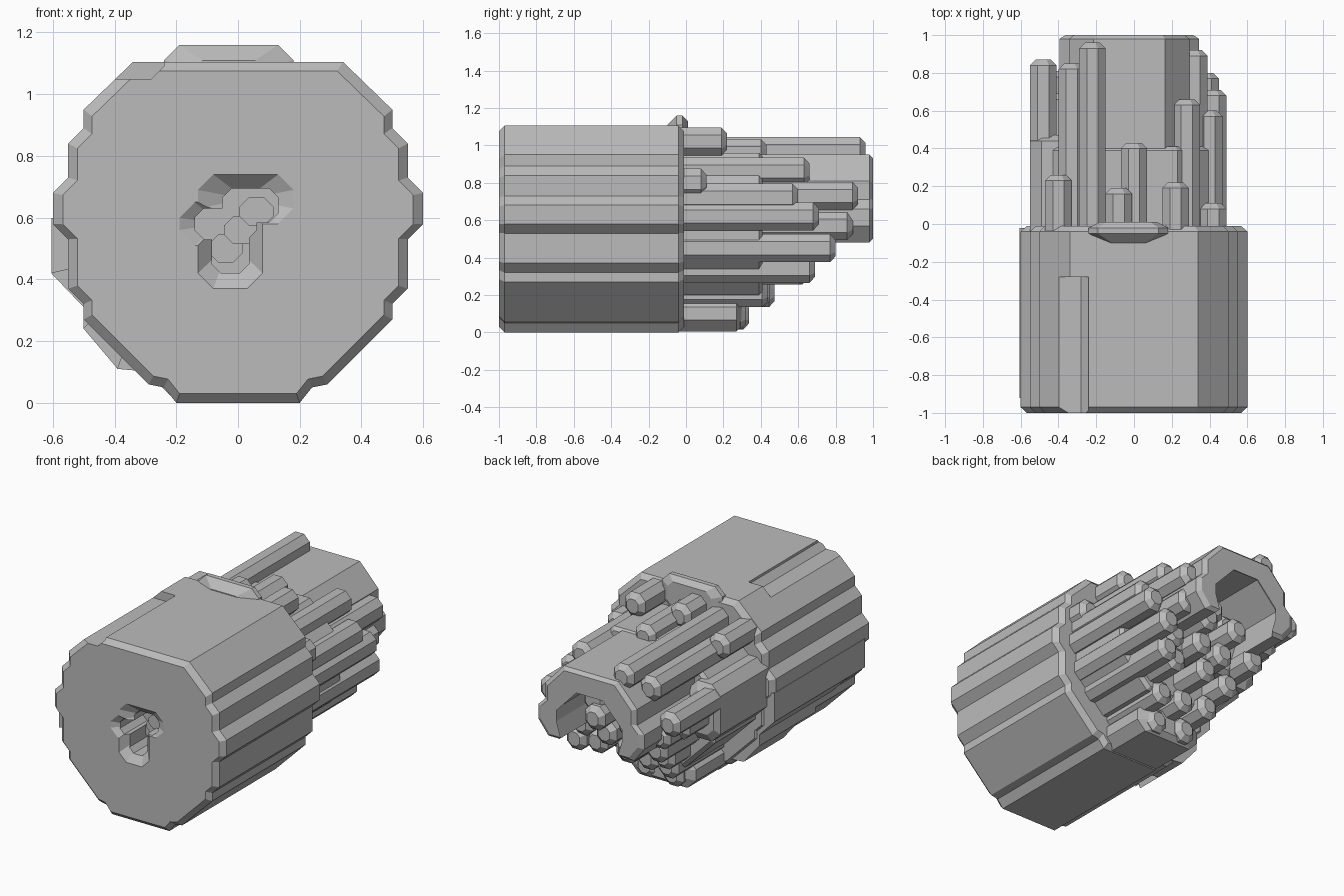
import bpy
import bmesh
import random

random.seed(4)
cube = bpy.data.objects.get("Cube")
if cube:
    bpy.data.objects.remove(cube, do_unlink=True)

grey = bpy.data.materials.new("plain grey")
grey.use_nodes = True
colour = (0.5, 0.5, 0.5, 1)
grey.diffuse_color = colour
grey.node_tree.nodes["Principled BSDF"].inputs["Base Color"].default_value = colour


def mirrored(half, centre=0):
    """Complete a right-hand outline with its mirror image on the left."""
    return [(centre + x, z) for x, z in half] + [(centre - x, z) for x, z in reversed(half)]


def octagon(x, z, width, height, corner):
    """Rectangle outline centred on (x, z) with its corners cut off."""
    w, h = width / 2, height / 2
    half = [(w - corner, z - h), (w, z + corner - h), (w, z + h - corner), (w - corner, z + h)]
    return mirrored(half, x)


def prism(name, outline, start, end, front=0.0, back=0.0):
    """Extrude an outline along y, in hundredths, with optional chamfered ends."""
    xs, zs = zip(*outline)
    cx, cz = (min(xs) + max(xs)) / 2, (min(zs) + max(zs)) / 2
    radius = min(max(xs) - min(xs), max(zs) - min(zs)) / 2
    sections = [(start + front, 0), (end - back, 0)]
    if front:
        sections.insert(0, (start, front))
    if back:
        sections.append((end, back))
    bm = bmesh.new()
    rings = []
    for y, inset in sections:
        s = 1 - inset / radius
        rings.append([bm.verts.new((cx + (x - cx) * s, y, cz + (z - cz) * s))
                      for x, z in outline])
    for a, b in zip(rings, rings[1:]):
        for i in range(len(outline)):
            bm.faces.new((a[i - 1], a[i], b[i], b[i - 1]))
    bm.faces.new(rings[0])
    bm.faces.new(rings[-1])
    bmesh.ops.scale(bm, vec=(0.01, 0.01, 0.01), verts=bm.verts)
    bmesh.ops.recalc_face_normals(bm, faces=bm.faces)
    mesh = bpy.data.meshes.new(name)
    bm.to_mesh(mesh)
    bm.free()
    mesh.materials.append(grey)
    obj = bpy.data.objects.new(name, mesh)
    bpy.context.collection.objects.link(obj)
    return obj


def cut(target, cutter):
    """Subtract the cutter from the target, then discard the cutter."""
    modifier = target.modifiers.new("cut", "BOOLEAN")
    modifier.operation = "DIFFERENCE"
    modifier.solver = "EXACT"
    modifier.object = cutter
    bpy.context.view_layer.objects.active = target
    bpy.ops.object.modifier_apply(modifier=modifier.name)
    bpy.data.objects.remove(cutter, do_unlink=True)


def bristle(name, x, z, end, width=14, height=15):
    """Eight-sided rod with a blunt chamfered tip."""
    prism(name, octagon(x, z, width, height, 4), -5, end, back=3)


# Ribbed barrel
barrel_half = [(20, 0), (24, 5), (29, 6), (50, 27), (50, 32), (55, 37), (55, 53), (60, 58),
               (60, 68), (55, 73), (55, 84), (50, 89), (50, 95), (34, 110.5)]
barrel = prism("barrel", mirrored(barrel_half), -100, -1, front=3, back=3)

# Long notch on top
cut(barrel, prism("notch_cutter", octagon(-34, 115, 20, 20, 4), -110, -28))

# Irregular flared socket in the front face
for x, z, width, height in [(2.5, 66, 31, 16), (-2.5, 52, 21, 30), (-6, 58, 26, 14)]:
    flare = octagon(x, z, width, height, 5)
    cut(barrel, prism("flare_cutter", flare, -105, -95, back=5))
for x, z, width, height in [(4, 64, 18, 11), (-2.5, 52, 12, 20), (-4, 58, 20, 10)]:
    cut(barrel, prism("socket_cutter", octagon(x, z, width, height, 3), -105, -75))
for i in range(3):
    step = octagon(6 - 5 * i, 62 - 6 * i, 11, 9, 3)
    prism(f"socket_step_{i + 1}", step, -90 + 5 * i, -70)

# Fuller lower flank on the right, starting further back as it descends
flank = [(-60.5, 60), (-60.5, 42), (-50, 31), (-50, 24), (-39, 11), (-28, 10)]
for i, (upper, lower) in enumerate(zip(flank, flank[1:])):
    prism(f"flank_{i + 1}", [upper, lower, (-25, 50)], -92 + 17 * i, -2)

# Raised clip on the top rim
prism("rim_clip", octagon(-3, 105, 42, 22, 5), -10, 1, front=5, back=3)

# Bundle behind the barrel
prism("bundle_core", octagon(-2, 58, 92, 76, 21), -5, 41, back=2)
prism("bundle_filling", octagon(-2, 58, 62, 40, 8), 0, 60, back=3)
prism("bundle_flank", octagon(-44, 62, 22, 36, 6), -5, 47, back=3)
prism("bundle_tongue", octagon(-3, 10, 46, 19, 6), -10, 30, back=3)
arch_outer = [(30, 48), (37, 57), (37, 66), (32, 71), (32, 81), (19, 95)]
arch_inner = [(22, 48), (25, 58), (25, 66), (10, 82)]
arch = mirrored(arch_outer, -2.5) + mirrored(arch_inner, -2.5)[::-1]
prism("bundle_arch", arch, 0, 100, back=2)

# Long outer bristles: x, z, end
outer = [(-22, 97, 96), (0, 96, 43), (-8, 102, 19), (22, 102, 22), (-40, 94, 26),
         (-33, 88, 85), (42, 62, 71), (32, 73, 92), (42, 80, 11), (40, 72, 60),
         (28, 86, 66), (-48, 70, 87), (-42, 60, 69), (38, 45, 80), (30, 34, 69)]
for i, (x, z, end) in enumerate(outer):
    bristle(f"outer_bristle_{i + 1}", x, z, end)

# Lower rows, each shorter than the row above it
for row in range(5):
    z = 9 + row * 12
    reach = 10 + row * 6
    count = 2 + (row + 1) // 2
    for i in range(count):
        x = -3 - reach + 2 * reach * i / (count - 1)
        end = z + random.uniform(22, 33)
        bristle(f"lower_bristle_{row + 1}_{i + 1}", x, z, end)

# Bristles recessed inside the arch
for i in range(3):
    bristle(f"inner_bristle_{i + 1}", 15 * i - 18, 66 + 6 * (i % 2), 66 + 5 * i, 16, 16)
